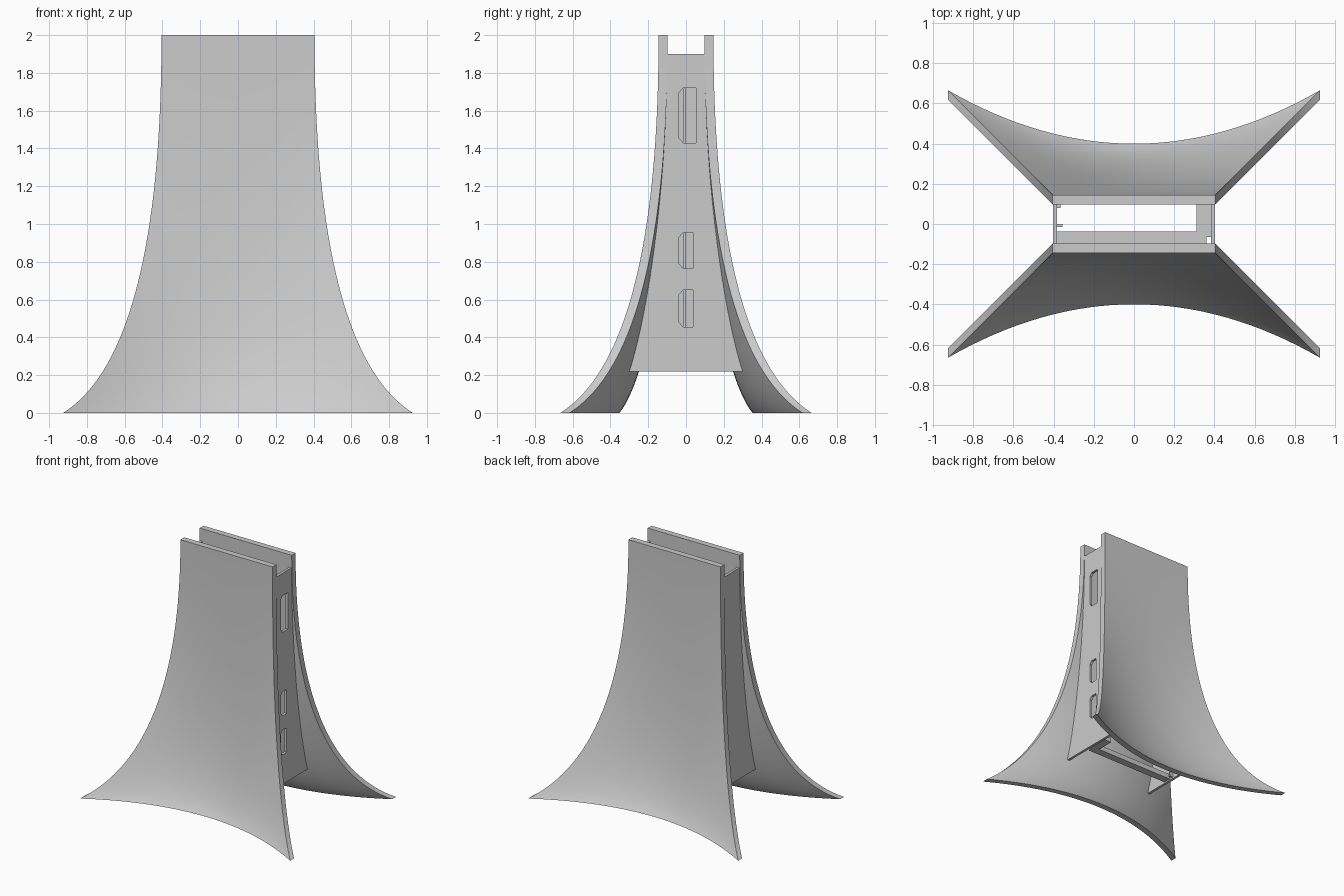
import bpy, bmesh
from mathutils import Vector

cube = bpy.data.objects.get("Cube")
if cube:
    bpy.data.objects.remove(cube, do_unlink=True)

grey = bpy.data.materials.new("light grey")
grey.use_nodes = True
grey.diffuse_color = (0.6, 0.6, 0.6, 1)
grey.node_tree.nodes["Principled BSDF"].inputs["Base Color"].default_value = (0.6, 0.6, 0.6, 1)

HALF_X, HALF_Y, THICK = 0.405, 0.145, 0.048
FLARE, MID = 0.52, 0.49


def add(name, bm):
    bmesh.ops.recalc_face_normals(bm, faces=bm.faces)
    mesh = bpy.data.meshes.new(name)
    bm.to_mesh(mesh)
    bm.free()
    mesh.materials.append(grey)
    ob = bpy.data.objects.new(name, mesh)
    bpy.context.collection.objects.link(ob)
    return ob


def prism(name, outline, x0, x1):
    """Extrude a (y, z) outline from x0 to x1."""
    bm = bmesh.new()
    face = bm.faces.new([bm.verts.new((x0, y, z)) for y, z in outline])
    new = bmesh.ops.extrude_face_region(bm, geom=[face])["geom"]
    verts = [v for v in new if isinstance(v, bmesh.types.BMVert)]
    bmesh.ops.translate(bm, verts=verts, vec=(x1 - x0, 0, 0))
    return add(name, bm)


def box(name, x0, x1, y0, y1, z0, z1):
    return prism(name, [(y0, z0), (y1, z0), (y1, z1), (y0, z1)], x0, x1)


def flare(t):
    """Corner offset and height along the flared edge."""
    s = 1 - t
    offset = 3 * s * t * t * 0.205 + t ** 3 * FLARE
    height = 2 * s ** 3 + 3 * s * s * t * 0.8 + 3 * s * t * t * 0.2
    return offset, height


def outer_y(offset, u):
    return HALF_Y + offset * (MID + (1 - MID) * u * u)


# Flared shells, front and back
ROWS, COLS = 40, 32


def shell(name, side):
    bm = bmesh.new()
    layers = []
    for depth in (0, THICK):
        grid = []
        for i in range(ROWS + 1):
            offset, z = flare(i / ROWS)
            row = []
            for j in range(COLS + 1):
                u = 2 * j / COLS - 1
                y = outer_y(offset, u) - depth
                row.append(bm.verts.new((u * (HALF_X + offset), side * y, z)))
            grid.append(row)
        for a, b in zip(grid, grid[1:]):
            for j in range(COLS):
                bm.faces.new((a[j], a[j + 1], b[j + 1], b[j]))
        layers.append(grid)
    # Close the rim between the two skins
    def rim(g):
        return (g[0] + [r[-1] for r in g[1:]] + g[-1][-2::-1]
                + [r[0] for r in g[-2:0:-1]])
    p, q = rim(layers[0]), rim(layers[1])
    for k in range(len(p)):
        n = (k + 1) % len(p)
        bm.faces.new((p[k], p[n], q[n], q[k]))
    ob = add(name, bm)
    bpy.ops.object.select_all(action='DESELECT')
    ob.select_set(True)
    bpy.context.view_layer.objects.active = ob
    bpy.ops.object.shade_smooth_by_angle(angle=0.6)


shell("front_shell", -1)
shell("back_shell", 1)

# End walls, following the inside of the shells
WALL_LOW, WALL_TOP = 0.22, 1.9


def wall_edge(z):
    lo, hi = 0.0, 1.0
    for _ in range(30):
        t = (lo + hi) / 2
        lo, hi = (t, hi) if flare(t)[1] > z else (lo, t)
    offset = flare(lo)[0]
    return outer_y(offset, HALF_X / (HALF_X + offset)) - THICK + 0.004


levels = [WALL_LOW + (WALL_TOP - WALL_LOW) * k / 24 for k in range(25)]
outline = [(wall_edge(z), z) for z in levels]
outline += [(-y, z) for y, z in reversed(outline)]
right_wall = prism("right_wall", outline, -0.403, -0.383)
left_wall = prism("left_wall", outline, 0.383, 0.403)

# Chamfered port openings in one end wall
for z0, z1, y1 in ((1.43, 1.72, 0.053), (0.765, 0.955, 0.037), (0.455, 0.65, 0.037)):
    port = [(y1, z0), (-0.015, z0), (-0.037, z0 + 0.025),
            (-0.037, z1 - 0.025), (-0.015, z1), (y1, z1)]
    cutter = prism("port_cutter", port, 0.3, 0.5)
    cutter.hide_render = True
    mod = left_wall.modifiers.new("port", 'BOOLEAN')
    mod.operation, mod.solver, mod.object = 'DIFFERENCE', 'EXACT', cutter
    bpy.context.view_layer.objects.active = left_wall
    bpy.ops.object.modifier_apply(modifier=mod.name)
    bpy.data.objects.remove(cutter, do_unlink=True)

# Inner cross bar, support block and guide rails
box("cross_bar", -0.385, 0.36, -0.1, -0.038, 0.23, 0.27)
box("cross_bar_end", 0.36, 0.385, -0.065, -0.038, 0.23, 0.27)
box("support_block", 0.31, 0.385, -0.038, 0.1, 0.23, 0.27)
box("lower_guide_rail", -0.385, -0.355, -0.015, 0.0, 0.23, 1.85)
box("upper_guide_rail", -0.385, -0.365, 0.08, 0.1, 0.23, 1.85)
